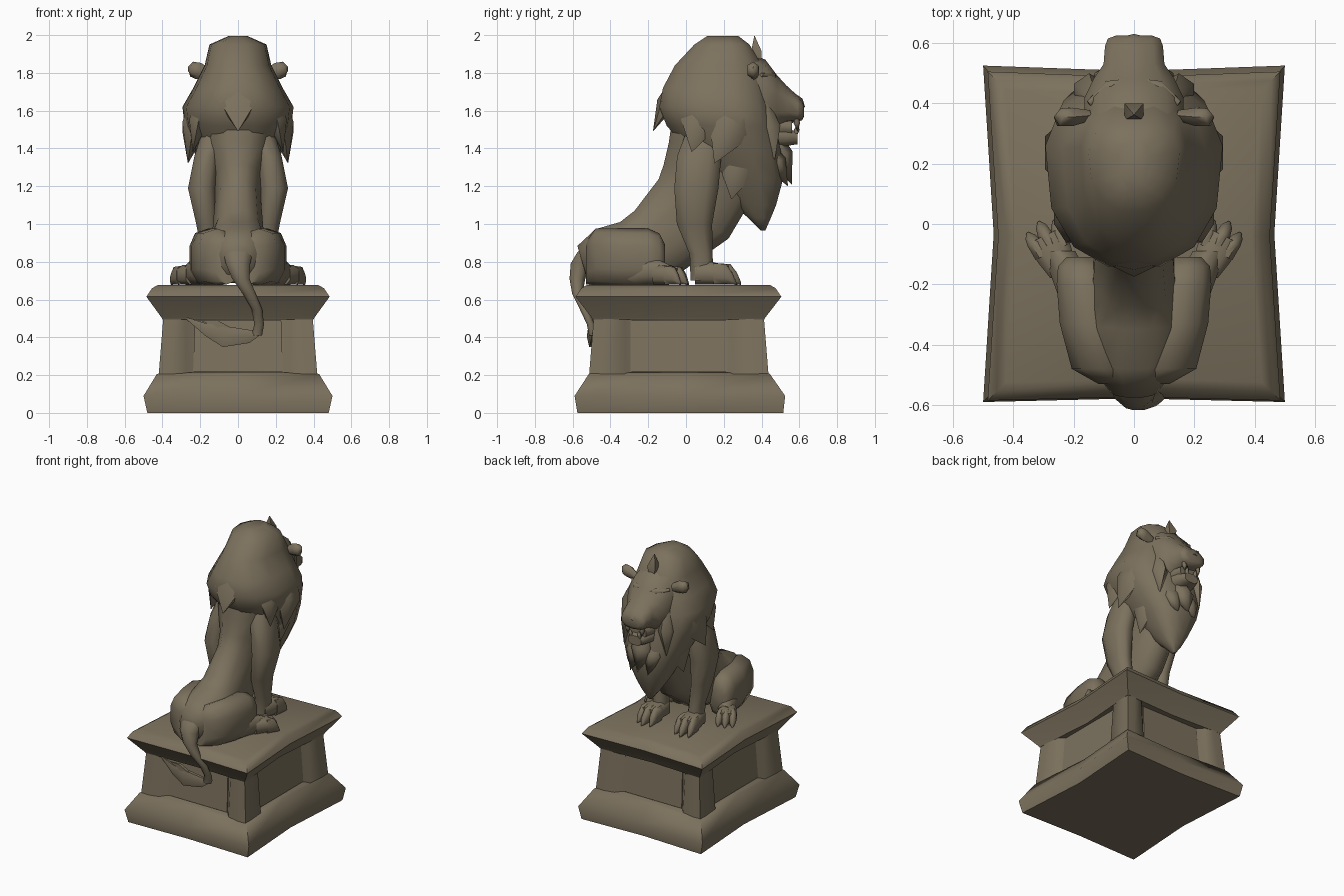
import bpy, bmesh, math
from mathutils import Vector

cube = bpy.data.objects.get("Cube")
if cube:
    bpy.data.objects.remove(cube, do_unlink=True)

stone = bpy.data.materials.new("weathered_stone")
stone.use_nodes = True
COLOUR = (0.2, 0.165, 0.11, 1)
stone.diffuse_color = COLOUR
stone.node_tree.nodes["Principled BSDF"].inputs["Base Color"].default_value = COLOUR
parts = []


def skin(name, rings):
    """Join equal-length rings of points into one closed mesh."""
    bm = bmesh.new()
    loops = [[bm.verts.new(p) for p in ring] for ring in rings]
    n = len(loops[0])
    for a, b in zip(loops, loops[1:]):
        for i in range(n):
            j = (i + 1) % n
            bm.faces.new((a[i], a[j], b[j], b[i]))
    bm.faces.new(loops[0][::-1])
    bm.faces.new(loops[-1])
    bmesh.ops.remove_doubles(bm, verts=bm.verts, dist=0.0005)
    bmesh.ops.recalc_face_normals(bm, faces=bm.faces)
    mesh = bpy.data.meshes.new(name)
    bm.to_mesh(mesh)
    bm.free()
    mesh.materials.append(stone)
    ob = bpy.data.objects.new(name, mesh)
    bpy.context.collection.objects.link(ob)
    parts.append(ob)


def tube(name, path, n=8, side=(1, 0, 0), normal=None, power=1.0, taper=0.0, mirror=False):
    """Loft ovals along a path of (x, y, z, half width, half depth)."""
    pts = [Vector(p[:3]) for p in path]
    rings = []
    for k, p in enumerate(path):
        t = Vector(normal) if normal else pts[min(k + 1, len(pts) - 1)] - pts[max(k - 1, 0)]
        v = t.cross(Vector(side)).normalized()
        u = v.cross(t).normalized()
        ring = []
        for i in range(n):
            a = 2 * math.pi * (i + 0.5) / n
            c, s = math.cos(a), math.sin(a)
            c = math.copysign(abs(c) ** power, c) * (1 + taper * s)
            s = math.copysign(abs(s) ** power, s)
            ring.append(pts[k] + u * c * p[3] + v * s * p[4])
        rings.append(ring)
    if mirror:
        skin("left_" + name, rings)
        skin("right_" + name, [[Vector((-q.x, q.y, q.z)) for q in r] for r in rings])
    else:
        skin(name, rings)


def lock(name, base, tip, w, d, mirror=False, n=6):
    """Pointed tuft of hair or tooth."""
    mid = Vector(base).lerp(Vector(tip), 0.45)
    tube(name, [(*base, w * 0.6, d * 0.6), (*mid, w, d), (*tip, 0, 0)], n, mirror=mirror)


# Plinth mouldings with slightly hollow sides
def slab(name, levels):
    rings = []
    for z, hx, y0, y1 in levels:
        m = (y0 + y1) / 2
        rings.append([(-hx, y0, z), (0, y0 + .012, z), (hx, y0, z), (hx - .035, m, z),
                      (hx, y1, z), (0, y1 - .018, z), (-hx, y1, z), (-hx + .035, m, z)])
    skin(name, rings)


slab("plinth_foot", [(0, .48, -.575, .515), (.09, .5, -.59, .525),
                     (.205, .43, -.515, .445), (.215, .4, -.5, .43)])
slab("plinth_cap", [(.495, .4, -.495, .415), (.505, .405, -.5, .42), (.615, .485, -.585, .505),
                    (.66, .455, -.555, .475), (.677, .425, -.525, .445)])


# Plinth die: corner posts flowing into sunken sides
def die_ring(z, hx, hy):
    quarter = [(hx - .055, .25), (hx - .01, .285), (hx, hy - .06), (hx, hy),
               (hx - .06, hy), (.275, hy - .01), (.235, hy - .055)]
    half = quarter + [(-x, y) for x, y in quarter[::-1]]
    return [(x, y - .038, z) for x, y in half + [(-x, -y) for x, y in half]]


skin("plinth_die", [die_ring(.2, .42, .475), die_ring(.51, .395, .45)])


def panel(name, axis, sign):
    rings = []
    for off in (0, .009):
        ring = []
        for a, z in ((-.27, .22), (.27, .22), (.26, .49), (-.26, .49)):
            t = (z - .2) / .31 * .025
            if axis == "x":
                ring.append((sign * (.365 - t + off), a - .035, z))
            else:
                ring.append((a * .88, sign * (.42 - t + off) - .038, z))
        rings.append(ring)
    skin(name, rings)


for axis in "xy":
    for sign in (-1, 1):
        panel("panel_%s_%s" % (axis, "high" if sign > 0 else "low"), axis, sign)

# Trunk, from rump up to neck
tube("trunk", [(0, -.55, .80, .08, .09), (0, -.45, .83, .16, .15), (0, -.31, .85, .165, .17),
               (0, -.16, .9, .14, .21), (0, .04, 1.08, .125, .25), (0, .12, 1.23, .135, .26),
               (0, .15, 1.4, .18, .25), (0, .16, 1.55, .2, .24)], 12, power=.85)

# Haunches and hind legs
tube("haunch", [(.06, -.53, .79, .06, .11), (.11, -.48, .825, .1, .15), (.14, -.33, .82, .11, .155),
                (.16, -.2, .82, .1, .155), (.17, -.14, .81, .085, .14), (.175, -.11, .8, .05, .09)],
     10, normal=(0, 1, 0), power=.75, mirror=True)
tube("hind_shank", [(.15, -.34, .73, .07, .07), (.2, -.2, .755, .07, .085), (.25, -.09, .73, .06, .06)],
     8, normal=(0, 1, 0), mirror=True)


# Broad paws with three blunt toes
def paw(name, x, y, yaw, length, w, h):
    f = Vector((math.sin(yaw), math.cos(yaw), 0))
    r = Vector((f.y, -f.x, 0))
    at = lambda along, across, z: (*(Vector((x, y, .677 + h * z)) + f * length * along + r * w * across),)
    tube(name, [(*at(0, 0, .5), w * .75, h * .5), (*at(.4, 0, .5), w, h * .5),
                (*at(.8, 0, .42), w, h * .42)], 8, side=r, normal=f, power=.7, mirror=True)
    for i in (-1, 0, 1):
        reach = 1 - .1 * abs(i)
        tube("%s_toe_%d" % (name, i + 2),
             [(*at(.45, i * .62, .48), w * .4, h * .48), (*at(.84 * reach, i * .68, .46), w * .4, h * .46),
              (*at(reach, i * .72, .27), w * .3, h * .27), (*at(reach + .1, i * .75, .06), w * .06, h * .06)],
             8, side=r, normal=f, mirror=True)


paw("hind_paw", .235, -.16, .45, .17, .065, .108)
paw("front_paw", .14, .05, .06, .22, .07, .125)

# Front legs with heavy shoulders
tube("front_leg", [(.13, .1, 1.5, .06, .1), (.165, .07, 1.36, .07, .125), (.19, .055, 1.19, .08, .125),
                   (.165, .045, 1.0, .06, .1), (.145, .08, .84, .05, .065), (.14, .085, .7, .055, .065)],
     8, normal=(0, 0, 1), power=.85, mirror=True)

# Mane: back edge, front edge and half width at each height
mane = [(1.995, .11, .28, .05), (1.95, .04, .34, .15), (1.84, -.065, .41, .175), (1.72, -.13, .44, .235),
        (1.62, -.15, .46, .292), (1.52, -.11, .48, .28), (1.38, .01, .51, .23),
        (1.24, .13, .52, .17), (1.1, .25, .48, .1), (1.03, .33, .45, .06), (.965, .395, .42, .012)]
tube("mane", [(0, (a + b) / 2, z, w, (b - a) / 2) for z, a, b, w in mane], 12,
     normal=(0, 0, 1), power=.8, taper=.14)
lock("nape_lock", (0, -.05, 1.76), (0, -.175, 1.49), .11, .05)
lock("cheek_lock", (.21, .3, 1.66), (.265, .15, 1.32), .07, .12, True)
lock("shoulder_lock", (.18, .1, 1.66), (.24, .03, 1.38), .06, .1, True)
lock("chest_lock", (.13, .3, 1.42), (.15, .24, 1.13), .06, .1, True)
lock("throat_lock", (.07, .42, 1.42), (.07, .54, 1.2), .07, .06, True)
lock("jowl_lock", (.13, .4, 1.64), (.17, .47, 1.34), .06, .07, True)
lock("beard", (0, .45, 1.48), (0, .56, 1.21), .08, .07)
lock("forehead_tuft", (0, .38, 1.84), (0, .362, 2.0), .045, .04, n=4)

# Ears
tube("ear", [(.15, .36, 1.79, .02, .03), (.21, .355, 1.81, .035, .045), (.245, .355, 1.82, .035, .04),
             (.258, .365, 1.82, .015, .02)], 6, side=(0, 1, 0), mirror=True)

# Face: bottom, top and half width stepping forward
face = [(.32, 1.46, 1.91, .17), (.42, 1.46, 1.87, .17), (.48, 1.5, 1.79, .14), (.53, 1.53, 1.735, .105),
        (.59, 1.54, 1.68, .1), (.615, 1.55, 1.655, .09), (.625, 1.57, 1.63, .06)]
tube("face", [(0, y, (a + b) / 2, w, (b - a) / 2) for y, a, b, w in face], 10, normal=(0, 1, 0), power=.8)
tube("brow", [(.03, .455, 1.765, .03, .025), (.08, .45, 1.78, .03, .025), (.15, .4, 1.79, .01, .01)],
     6, side=(0, 1, 0), mirror=True)
tube("nose", [(0, .55, 1.68, .035, .025), (0, .6, 1.645, .05, .025), (0, .622, 1.615, .02, .01)], 6)
tube("mouth", [(0, .42, 1.51, .1, .07), (0, .56, 1.51, .075, .05)], 8, normal=(0, 1, 0))
tube("lower_jaw", [(0, .42, 1.46, .1, .06), (0, .53, 1.46, .08, .05), (0, .59, 1.455, .055, .035)],
     8, normal=(0, 1, 0), power=.8)
lock("upper_fang", (.06, .585, 1.57), (.055, .59, 1.49), .017, .017, True)
lock("lower_fang", (.035, .58, 1.47), (.035, .595, 1.535), .014, .014, True)

# Tail hanging over the plinth edge, ending in a pointed tuft
tube("tail", [(0, -.44, .92, .1, .05), (0, -.52, .85, .085, .06), (0, -.555, .79, .07, .06),
              (.015, -.575, .71, .05, .045), (.06, -.575, .63, .037, .03), (.1, -.54, .55, .03, .025),
              (.112, -.505, .47, .028, .022), (.1, -.495, .41, .03, .02)], 8, normal=(0, 0, 1))
tube("tail_tuft", [(.13, -.49, .43, .01, .012), (.06, -.495, .405, .04, .02), (-.08, -.5, .405, .065, .025),
                   (-.17, -.5, .44, .04, .02), (-.29, -.49, .51, 0, 0)], 6, side=(0, 0, 1), normal=(1, 0, 0))
tube("tail_tuft_barb", [(-.02, -.5, .42, .03, .015), (-.11, -.505, .47, .03, .015), (-.2, -.5, .49, 0, 0)],
     4, side=(0, 0, 1), normal=(1, 0, 0))

# Soft shading with crisp edges
bpy.ops.object.select_all(action="DESELECT")
for ob in parts:
    ob.select_set(True)
bpy.context.view_layer.objects.active = parts[0]
bpy.ops.object.shade_smooth_by_angle(angle=math.radians(62))
